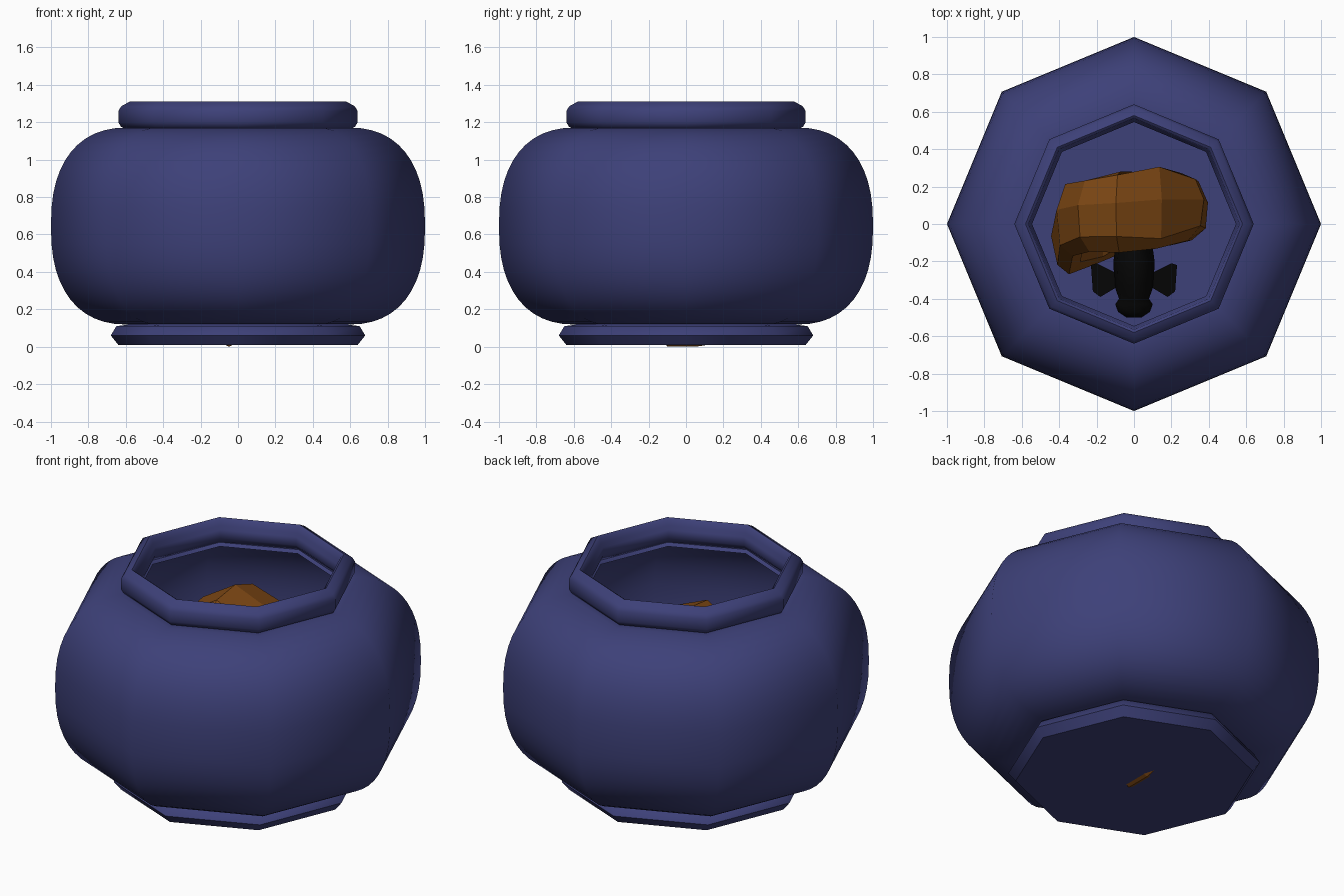
import bpy, bmesh, math, random
from mathutils import Vector

if "Cube" in bpy.data.objects:
    bpy.data.objects.remove(bpy.data.objects["Cube"])

random.seed(4)


def material(name, col):
    m = bpy.data.materials.new(name)
    m.diffuse_color = (*col, 1)
    m.use_nodes = True
    m.node_tree.nodes["Principled BSDF"].inputs["Base Color"].default_value = m.diffuse_color
    return m


BLUE = material("blue_glass", (0.047, 0.052, 0.19))
BROWN = material("brown_rock", (0.21, 0.065, 0.007))
BLACK = material("black", (0.002, 0.002, 0.002))


def finish(bm, name, mat, smooth=None):
    bmesh.ops.recalc_face_normals(bm, faces=bm.faces)
    me = bpy.data.meshes.new(name)
    bm.to_mesh(me)
    bm.free()
    ob = bpy.data.objects.new(name, me)
    bpy.context.collection.objects.link(ob)
    me.materials.append(mat)
    if smooth:
        bpy.ops.object.select_all(action='DESELECT')
        ob.select_set(True)
        bpy.context.view_layer.objects.active = ob
        bpy.ops.object.shade_smooth_by_angle(angle=math.radians(smooth))
    return ob


def loft(rings, name, mat, smooth=None, loop=False, caps=False):
    """Bridge equal-length rings of points with quads."""
    bm = bmesh.new()
    vs = [[bm.verts.new(p) for p in r] for r in rings]
    n = len(vs[0])
    for i in range(len(vs) if loop else len(vs) - 1):
        a, b = vs[i], vs[(i + 1) % len(vs)]
        for j in range(n):
            k = (j + 1) % n
            bm.faces.new((a[j], a[k], b[k], b[j]))
    if caps:
        bm.faces.new(vs[0])
        bm.faces.new(vs[-1])
    return finish(bm, name, mat, smooth)


def octagon(r, z):
    return [(r * math.cos(i * math.pi / 4), r * math.sin(i * math.pi / 4), z) for i in range(8)]


def plate(points, thickness, axis, name, mat):
    """Thin fin: flat outline given thickness along an axis."""
    d = Vector(axis) * thickness / 2
    return loft([[Vector(p) - d for p in points], [Vector(p) + d for p in points]], name, mat, caps=True)


def wall(r0, dr, h, n=24):
    """Rounded wall profile from bottom to top."""
    e = 2 / 2.4
    out = []
    for i in range(n + 1):
        t = math.pi / 2 * (2 * i / n - 1)
        s = math.sin(t)
        out.append((r0 + dr * max(math.cos(t), 0) ** e, 0.645 + h * math.copysign(abs(s) ** e, s)))
    return out


# Bowl body: eight-sided, rounded outer wall and thin inner wall, open top
profile = wall(0.58, 0.42, 0.527) + wall(0.56, 0.41, 0.50)[::-1]
loft([octagon(r, z) for r, z in profile], "bowl_body", BLUE, 60, loop=True)

# Foot: bottom disc with a bevelled edge, and its floor
foot = ((0.64, 0.01), (0.68, 0.06), (0.65, 0.11), (0.57, 0.12))
loft([octagon(r, z) for r, z in foot], "bowl_foot", BLUE, 60)
bm = bmesh.new()
bm.faces.new([bm.verts.new(p) for p in octagon(0.64, 0.01)])
finish(bm, "bowl_floor", BLUE)

# Rim: rounded closed ring around the mouth, with a stepped inner wall
rim = [(0.60, 1.165), (0.625, 1.175), (0.64, 1.20), (0.64, 1.26), (0.625, 1.285), (0.58, 1.31),
       (0.565, 1.30), (0.56, 1.27), (0.545, 1.25), (0.545, 1.20), (0.57, 1.165)]
loft([octagon(r, z) for r, z in rim], "bowl_rim", BLUE, 60, loop=True)

# Rock: rough low-poly ring the fish swims through
stations = [  # x, y, z, half thickness, half depth
    (-0.08, 0.07, 1.01, 0.11, 0.23), (0.12, 0.08, 0.91, 0.10, 0.23),
    (0.29, 0.10, 0.72, 0.10, 0.17), (0.31, 0.08, 0.48, 0.09, 0.17),
    (0.20, 0.03, 0.22, 0.10, 0.15), (-0.04, 0.02, 0.06, 0.10, 0.17),
    (-0.20, -0.05, 0.17, 0.10, 0.18), (-0.35, -0.10, 0.40, 0.10, 0.18),
    (-0.33, 0.03, 0.68, 0.10, 0.20), (-0.24, 0.06, 0.90, 0.10, 0.20)]
rings = []
for x, y, z, th, dp in stations:
    out = Vector((x, 0, z - 0.56)).normalized()
    ring = []
    for j in range(7):
        a = 2 * math.pi * j / 7 + 0.2
        ring.append(Vector((x, y, z)) + out * th * math.cos(a) * random.uniform(0.85, 1.1)
                    + Vector((0, dp * math.sin(a) * random.uniform(0.9, 1.15), 0)))
        ring[-1].z = max(ring[-1].z, 0)
    rings.append(ring)
loft(rings, "rock_ring", BROWN, loop=True)

# Fish body: lofted ovals from mouth to tail root
FZ = 0.6
prof = [(-0.50, 0.04, 0.03), (-0.47, 0.085, 0.06), (-0.43, 0.10, 0.075), (-0.40, 0.08, 0.09),
        (-0.33, 0.105, 0.14), (-0.20, 0.11, 0.17), (-0.05, 0.09, 0.16), (0.10, 0.05, 0.10),
        (0.18, 0.025, 0.06)]
loft([[(w * math.cos(k * math.pi / 5), y, FZ + h * math.sin(k * math.pi / 5)) for k in range(10)]
      for y, w, h in prof], "fish_body", BLACK, 50, caps=True)

# Fish fins: side pair, back fin and tail
for s, side in ((-1, "left"), (1, "right")):
    plate([(s * x, y, z) for x, y, z in ((0.08, -0.27, FZ), (0.20, -0.21, FZ - 0.05),
          (0.23, -0.22, FZ - 0.06), (0.22, -0.36, FZ - 0.06), (0.18, -0.39, FZ - 0.05),
          (0.08, -0.33, FZ))], 0.05, (0, 0, 1), side + "_fin", BLACK)
plate([(-0.02, -0.16, FZ + 0.12), (-0.02, 0.08, FZ + 0.10), (-0.02, 0.17, FZ + 0.25),
       (-0.02, 0.02, FZ + 0.23)], 0.04, (1, 0, 0), "back_fin", BLACK)
plate([(0, 0.15, FZ + 0.03), (0, 0.25, FZ + 0.16), (0, 0.22, FZ),
       (0, 0.25, FZ - 0.16), (0, 0.15, FZ - 0.03)], 0.03, (1, 0, 0), "tail_fin", BLACK)
